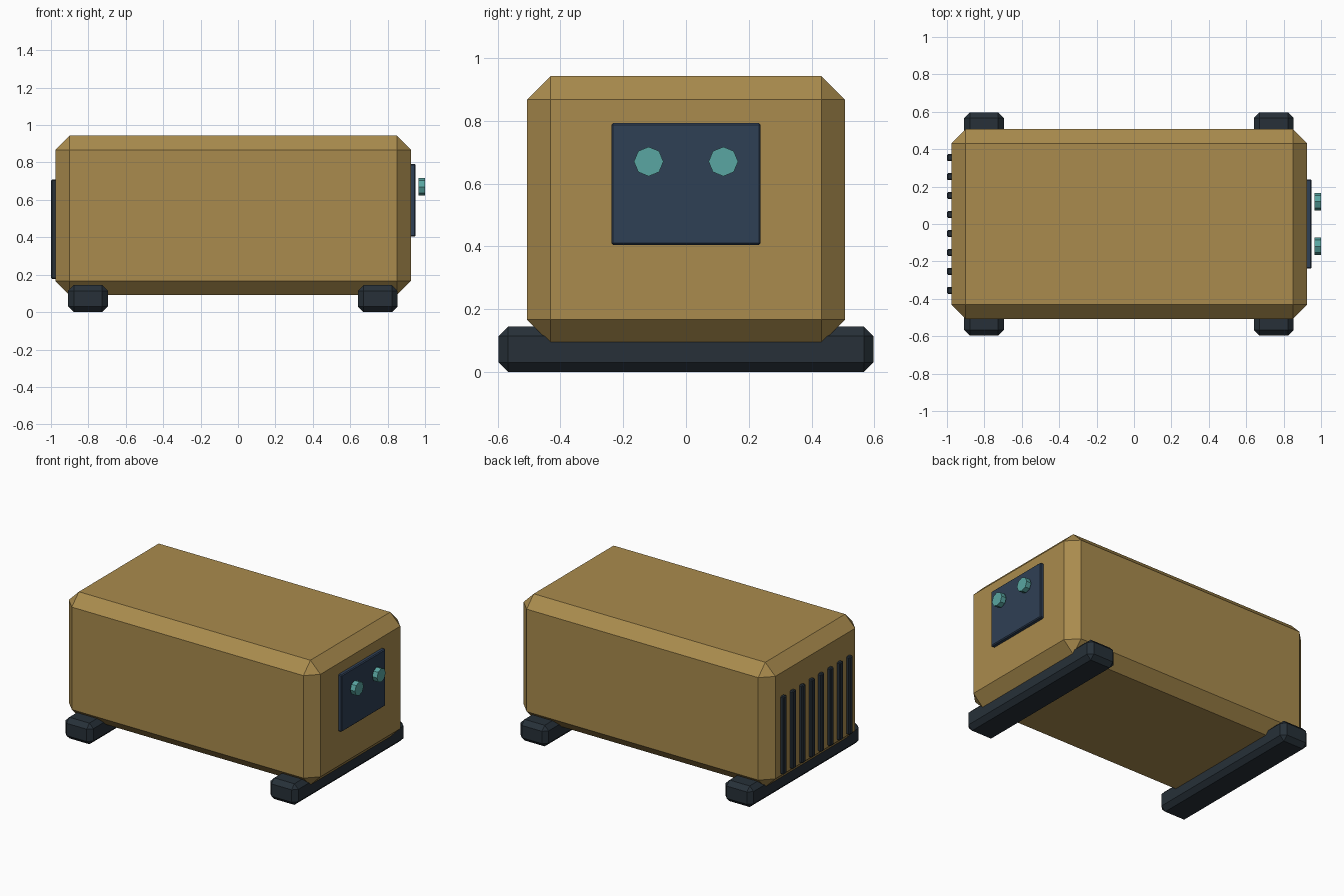
import bpy, bmesh
from math import pi
from mathutils import Matrix

if "Cube" in bpy.data.objects:
    bpy.data.objects.remove(bpy.data.objects["Cube"])


def material(name, color):
    m = bpy.data.materials.new(name)
    m.diffuse_color = (*color, 1)
    m.use_nodes = True
    m.node_tree.nodes["Principled BSDF"].inputs["Base Color"].default_value = m.diffuse_color
    return m


TAN = material("tan_paint", (0.40, 0.26, 0.075))
DARK = material("dark_rubber", (0.02, 0.03, 0.04))
NAVY = material("navy_panel", (0.028, 0.05, 0.09))
TEAL = material("teal_knob", (0.10, 0.38, 0.36))


def finish(name, bm, mat):
    mesh = bpy.data.meshes.new(name)
    bm.to_mesh(mesh)
    bm.free()
    mesh.materials.append(mat)
    obj = bpy.data.objects.new(name, mesh)
    bpy.context.collection.objects.link(obj)
    return obj


def chamfer_box(name, lo, hi, chamfer, mat):
    """Box between two corners with single flat chamfers on all edges."""
    bm = bmesh.new()
    size = [b - a for a, b in zip(lo, hi)]
    mid = [(a + b) / 2 for a, b in zip(lo, hi)]
    bmesh.ops.create_cube(bm, size=1, matrix=Matrix.Translation(mid) @ Matrix.Diagonal((*size, 1)))
    bmesh.ops.bevel(bm, geom=bm.edges[:], offset=chamfer, segments=1, affect='EDGES')
    return finish(name, bm, mat)


# Main housing
chamfer_box("housing", (-0.977, -0.507, 0.091), (0.925, 0.507, 0.943), 0.076, TAN)

# Cross-wise feet
for label, x in (("back", -0.802), ("front", 0.747)):
    chamfer_box(label + "_foot", (x - 0.106, -0.597, 0), (x + 0.106, 0.597, 0.144), 0.03, DARK)

# Control panel on the right end
chamfer_box("control_panel", (0.915, -0.238, 0.404), (0.95, 0.238, 0.793), 0.006, NAVY)

# Octagonal knobs
for i, y in enumerate((-0.119, 0.119)):
    bm = bmesh.new()
    bmesh.ops.create_cone(bm, cap_ends=True, segments=8, radius1=0.047, radius2=0.047, depth=0.036,
                          matrix=Matrix.Translation((0.982, y, 0.67)) @ Matrix.Rotation(pi / 2, 4, 'Y'))
    finish(f"knob_{i + 1}", bm, TEAL)

# Vent slats on the left end
for i in range(8):
    y = (i - 3.5) * 0.1015
    chamfer_box(f"vent_slat_{i + 1}", (-1.0, y - 0.019, 0.177), (-0.965, y + 0.019, 0.709), 0.006, DARK)
